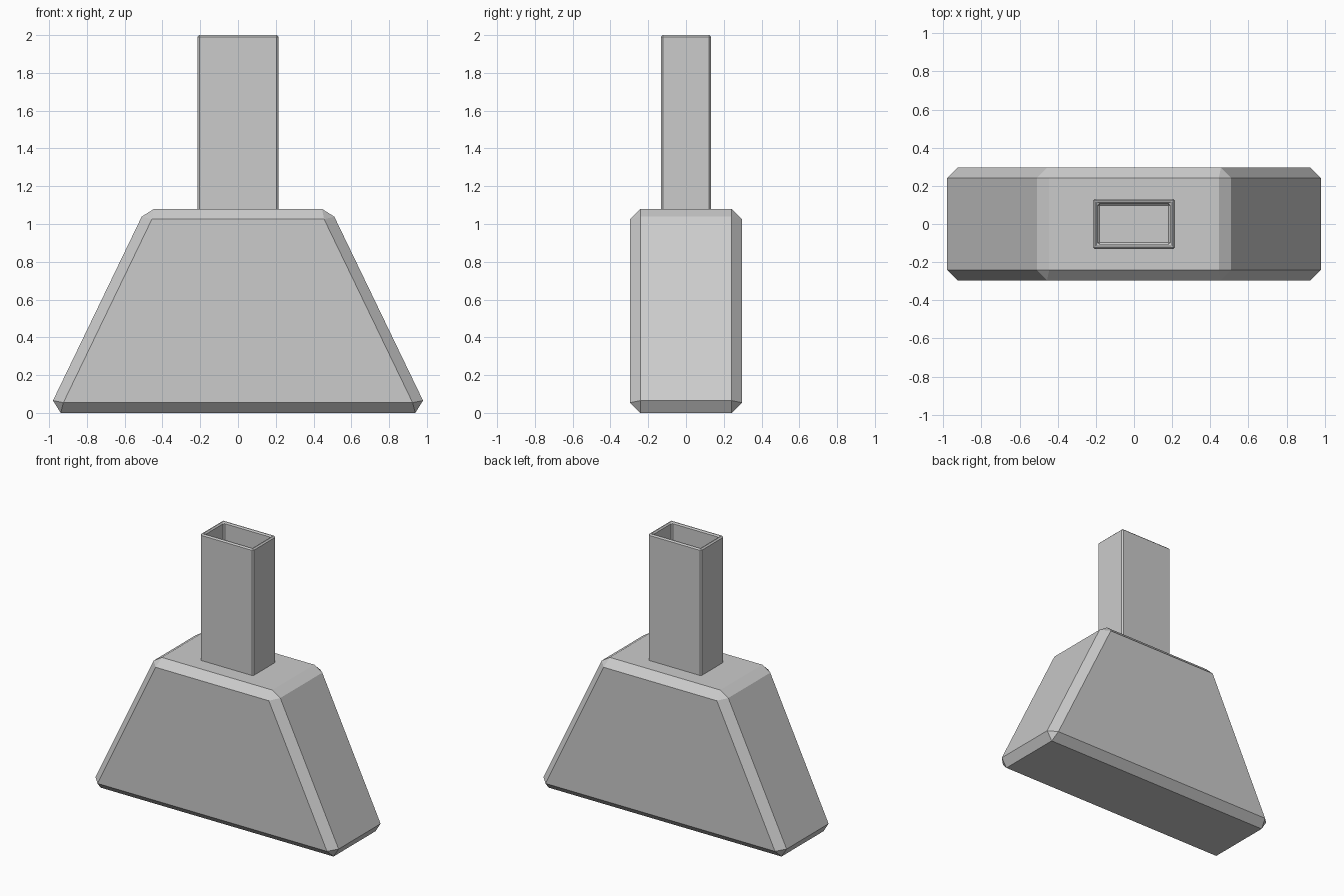
import bpy, bmesh

if "Cube" in bpy.data.objects:
    bpy.data.objects.remove(bpy.data.objects["Cube"])


def make_object(name, bm, bevel_width):
    bmesh.ops.recalc_face_normals(bm, faces=bm.faces)
    mesh = bpy.data.meshes.new(name)
    bm.to_mesh(mesh)
    bm.free()
    obj = bpy.data.objects.new(name, mesh)
    bpy.context.collection.objects.link(obj)
    # single flat chamfer, wider along acute edges
    bevel = obj.modifiers.new("chamfer", 'BEVEL')
    bevel.offset_type = 'WIDTH'
    bevel.width = bevel_width
    bevel.segments = 1
    bevel.limit_method = 'ANGLE'
    return obj


def box(half_x, half_y, z0, z1, top_half_x=None):
    bm = bmesh.new()
    bmesh.ops.create_cube(bm, size=2)
    for v in bm.verts:
        top = v.co.z > 0
        hx = top_half_x if top and top_half_x else half_x
        v.co = (v.co.x * hx, v.co.y * half_y, z1 if top else z0)
    return bm


# Flared body: trapezoid block with chamfered edges
body = make_object("body", box(1.011, 0.296, 0, 1.08, top_half_x=0.49), 0.077)

# Hollow rectangular neck: top face inset and pushed down to the floor
WALL, FLOOR = 0.025, 1.09
bm = box(0.214, 0.132, 1.05, 2.0)
top = max(bm.faces, key=lambda f: f.calc_center_median().z)
bmesh.ops.inset_region(bm, faces=[top], thickness=WALL, use_even_offset=True)
res = bmesh.ops.extrude_face_region(bm, geom=[top])
for v in res["geom"]:
    if isinstance(v, bmesh.types.BMVert):
        v.co.z = FLOOR
if top.is_valid:
    bmesh.ops.delete(bm, geom=[top], context='FACES_ONLY')
neck = make_object("neck", bm, 0.013)
